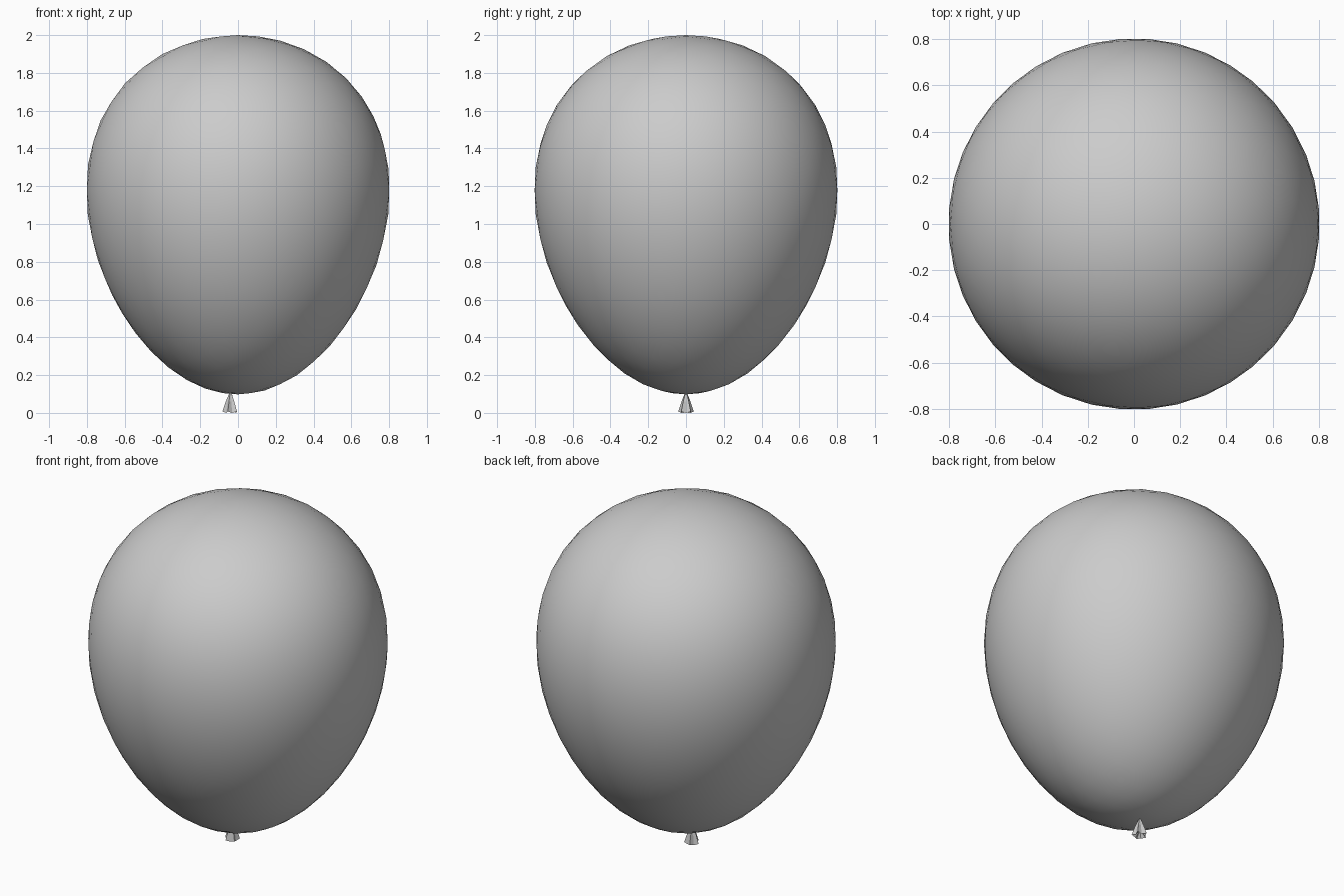
import bpy, bmesh
from math import sin, cos, pi, sqrt
from mathutils import Vector

if "Cube" in bpy.data.objects:
    bpy.data.objects.remove(bpy.data.objects["Cube"])


def make_object(name, bm):
    bmesh.ops.recalc_face_normals(bm, faces=bm.faces)
    mesh = bpy.data.meshes.new(name)
    bm.to_mesh(mesh)
    bm.free()
    obj = bpy.data.objects.new(name, mesh)
    bpy.context.collection.objects.link(obj)
    return obj


# Balloon body: a sphere stretched into an egg, wider towards the top
bm = bmesh.new()
bmesh.ops.create_icosphere(bm, subdivisions=4, radius=1)
for v in bm.verts:
    u = v.co.z
    r = 0.805 * (0.988 + 0.14 * u)
    v.co = Vector((v.co.x * r, v.co.y * r, 1.049 + 0.951 * u))
for f in bm.faces:
    f.smooth = True
make_object("balloon_body", bm)

# Knot: small five-pointed flared skirt, slightly off centre
bm = bmesh.new()
centre_x = -0.04
sides = 10
# height, tip radius, valley radius
profile = [(0.105, 0.006, 0.006), (0.06, 0.025, 0.017), (0.003, 0.043, 0.027)]
rings = []
for z, tip, valley in profile:
    ring = []
    for i in range(sides):
        a = pi + 2 * pi * i / sides
        r = valley if i % 2 else tip
        lift = 0.0 if z > 0.01 else (-0.003 if i % 2 else 0.004)
        ring.append(bm.verts.new((centre_x + r * cos(a), r * sin(a), z + lift)))
    rings.append(ring)
for upper, lower in zip(rings, rings[1:]):
    for i in range(sides):
        j = (i + 1) % sides
        bm.faces.new((upper[i], upper[j], lower[j], lower[i]))
bm.faces.new(rings[0])
# Hollow underside
inner = bm.verts.new((centre_x, 0, 0.035))
for i in range(sides):
    bm.faces.new((rings[-1][i], rings[-1][(i + 1) % sides], inner))
make_object("balloon_knot", bm)
